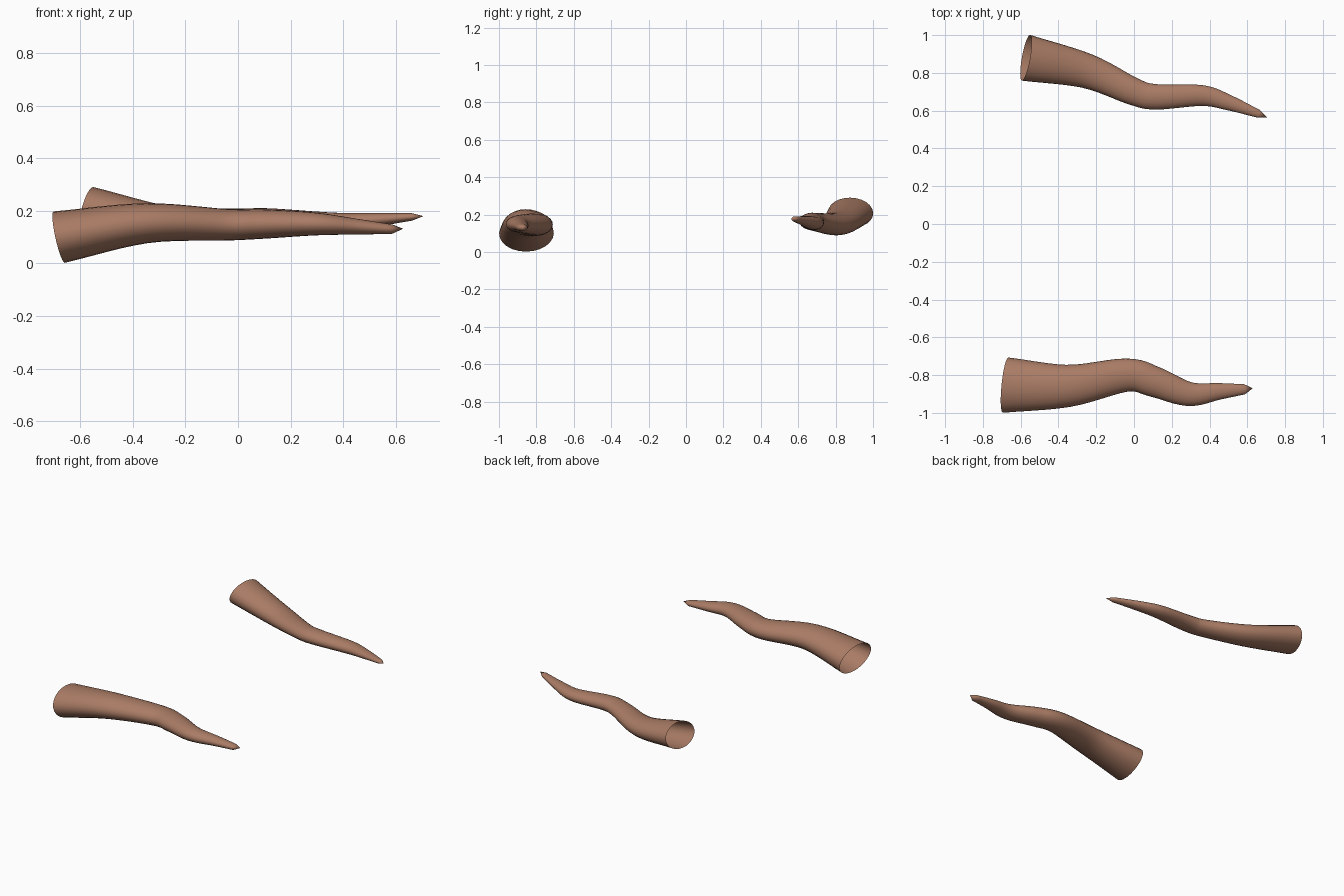
import bpy, bmesh, math
from mathutils import Vector

if "Cube" in bpy.data.objects:
    bpy.data.objects.remove(bpy.data.objects["Cube"])

SIDES = 24
STEPS = 6      # rings per path span
FLAT = 0.68    # height of the oval section relative to its width

bark = bpy.data.materials.new("brown_bark")
bark.diffuse_color = (0.40, 0.20, 0.13, 1)
bark.use_nodes = True
bark.node_tree.nodes["Principled BSDF"].inputs["Base Color"].default_value = bark.diffuse_color


def smooth_path(keys):
    """Catmull-Rom samples of (x, y, z, half width)."""
    k = [Vector(p) for p in keys]
    k = [2 * k[0] - k[1]] + k + [2 * k[-1] - k[-2]]
    out = []
    for i in range(1, len(k) - 2):
        a, b, c, d = k[i - 1:i + 3]
        for s in range(STEPS):
            t = s / STEPS
            out.append(0.5 * (2 * b + (c - a) * t + (2 * a - 5 * b + 4 * c - d) * t ** 2
                              + (3 * b - a - 3 * c + d) * t ** 3))
    out.append(k[-2])
    return out


def root(name, keys, start_dir, tip):
    path = smooth_path(keys)
    pts = [p.to_3d() for p in path]
    bm = bmesh.new()
    rings = []
    for i, p in enumerate(pts):
        tangent = (pts[min(i + 1, len(pts) - 1)] - pts[max(i - 1, 0)]).normalized()
        blend = max(0, 1 - i / STEPS)          # ease from the tilted open end
        tangent = tangent.lerp(Vector(start_dir).normalized(), blend).normalized()
        side = Vector((0, 0, 1)).cross(tangent).normalized()
        up = tangent.cross(side)
        r = path[i][3]
        rings.append([bm.verts.new(p + side * r * math.cos(a) + up * r * FLAT * math.sin(a))
                      for a in (2 * math.pi * j / SIDES for j in range(SIDES))])
    for a, b in zip(rings, rings[1:]):
        for j in range(SIDES):
            n = (j + 1) % SIDES
            bm.faces.new((a[j], a[n], b[n], b[j]))
    # pointed tip, thick end stays open
    apex = bm.verts.new(tip)
    for j in range(SIDES):
        bm.faces.new((rings[-1][j], rings[-1][(j + 1) % SIDES], apex))
    bmesh.ops.recalc_face_normals(bm, faces=bm.faces)
    mesh = bpy.data.meshes.new(name)
    bm.to_mesh(mesh)
    bm.free()
    mesh.materials.append(bark)
    for f in mesh.polygons:
        f.use_smooth = True
    obj = bpy.data.objects.new(name, mesh)
    bpy.context.collection.objects.link(obj)


# front root
root("front_root", [
    (-0.68, -0.853, 0.10, 0.147), (-0.35, -0.857, 0.153, 0.112),
    (-0.04, -0.80, 0.147, 0.088), (0.11, -0.836, 0.15, 0.081),
    (0.29, -0.90, 0.15, 0.064), (0.45, -0.886, 0.14, 0.044),
    (0.585, -0.875, 0.13, 0.027)], (1, -0.10, 0.22), (0.628, -0.87, 0.132))

# back root
root("back_root", [
    (-0.572, 0.88, 0.21, 0.123), (-0.25, 0.81, 0.152, 0.092),
    (0.0, 0.70, 0.16, 0.072), (0.12, 0.673, 0.164, 0.067),
    (0.36, 0.68, 0.156, 0.055), (0.50, 0.643, 0.164, 0.041),
    (0.66, 0.583, 0.177, 0.021)], (1, -0.18, -0.27), (0.705, 0.563, 0.18))
